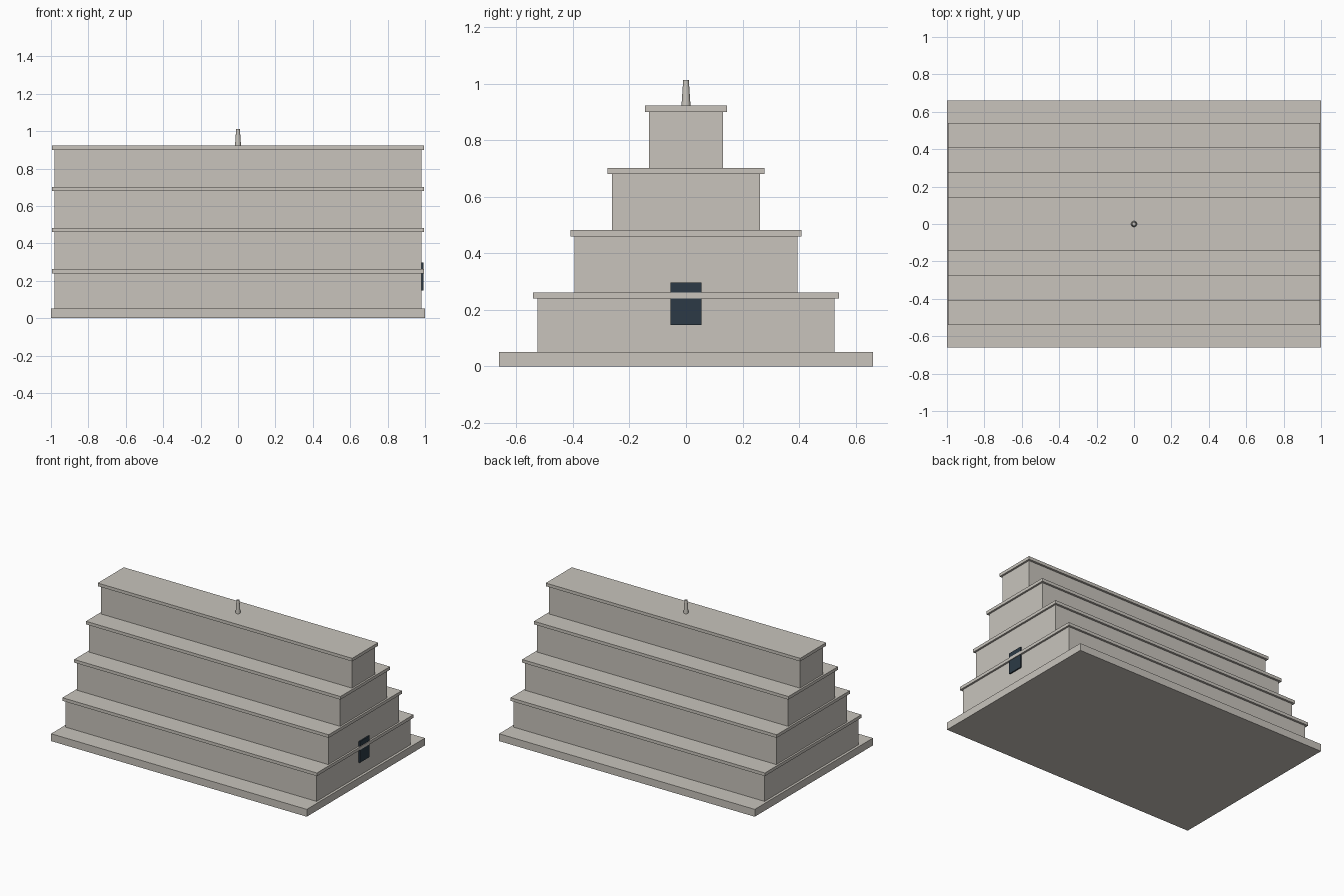
import bpy

if "Cube" in bpy.data.objects:
    bpy.data.objects.remove(bpy.data.objects["Cube"])


def material(name, rgb):
    mat = bpy.data.materials.new(name)
    mat.diffuse_color = (*rgb, 1)
    mat.use_nodes = True
    mat.node_tree.nodes["Principled BSDF"].inputs["Base Color"].default_value = mat.diffuse_color
    return mat


stone = material("pale_stone", (0.578, 0.552, 0.503))
dark = material("dark_slate", (0.025, 0.042, 0.061))


def box(name, x0, x1, half_y, z0, z1, mat):
    bpy.ops.mesh.primitive_cube_add(size=1, location=((x0 + x1) / 2, 0, (z0 + z1) / 2))
    ob = bpy.context.object
    ob.name = name
    ob.scale = (x1 - x0, half_y * 2, z1 - z0)
    bpy.ops.object.transform_apply(location=False, rotation=False, scale=True)
    ob.data.materials.append(mat)
    return ob


# Base plinth
PLINTH = 0.052
box("base_plinth", -1, 1, 0.66, 0, PLINTH, stone)

# Four stepped tiers, each with an overhanging ledge
z = PLINTH
for i in range(4):
    half_y = 0.525 - 0.1315 * i
    ledge_z = 0.24 + 0.22 * i
    top = ledge_z + 0.022
    box(f"tier_{i + 1}", -0.982, 0.982, half_y, z, ledge_z, stone)
    box(f"ledge_{i + 1}", -0.995, 0.995, half_y + 0.015, ledge_z, top, stone)
    z = top

# Tapered finial on the roof
bpy.ops.mesh.primitive_cone_add(vertices=16, radius1=0.016, radius2=0.010,
                                depth=0.09, location=(0, 0, z + 0.045))
finial = bpy.context.object
finial.name = "finial"
finial.data.materials.append(stone)
bpy.ops.object.shade_smooth_by_angle()

# Dark doorway plate on the right end, crossed by the first ledge
box("doorway", 0.982, 0.991, 0.055, 0.147, 0.297, dark)
